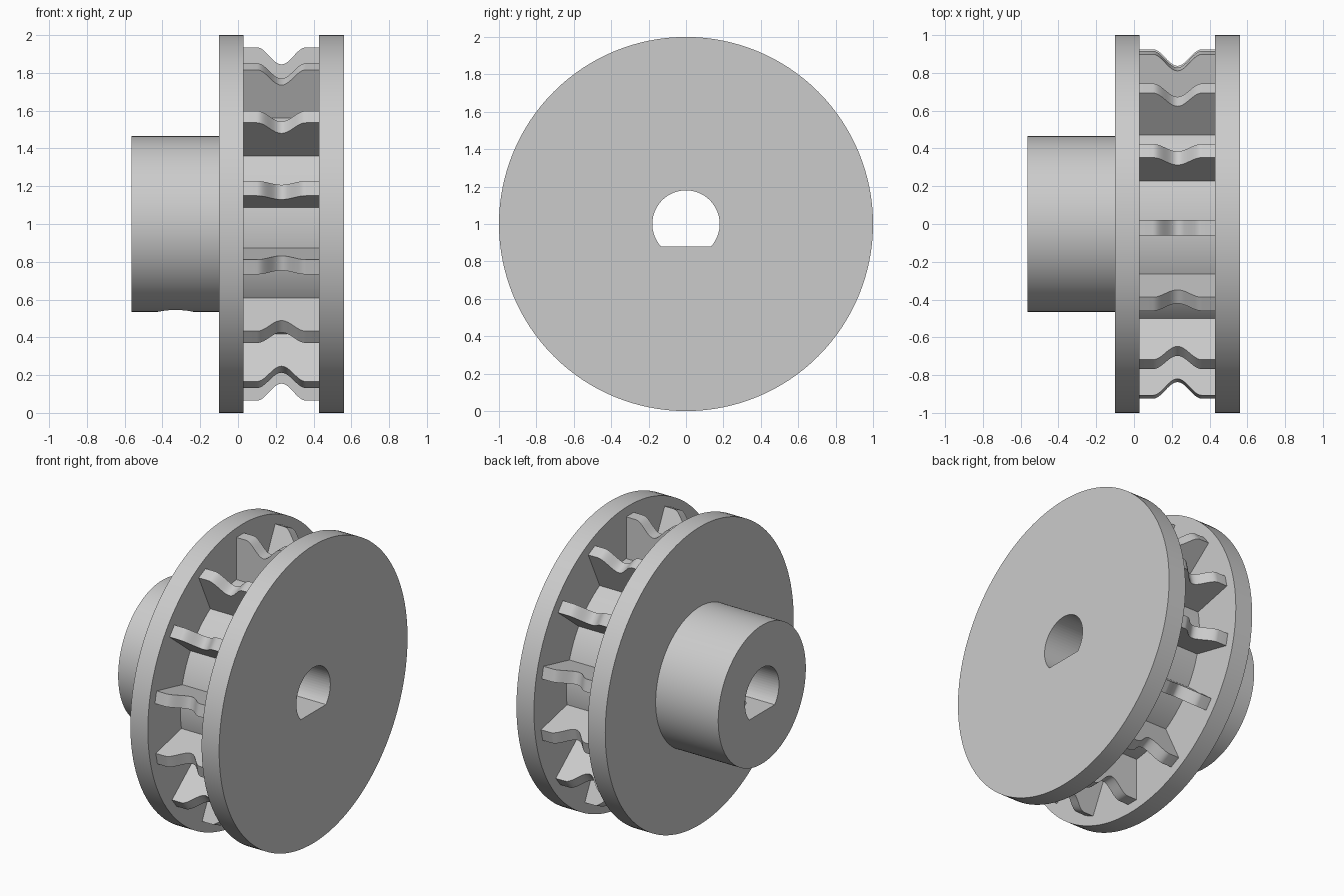
import bpy, bmesh, math
from mathutils import Matrix

if "Cube" in bpy.data.objects:
    bpy.data.objects.remove(bpy.data.objects["Cube"], do_unlink=True)

AXIS_Z = 1.0       # height of the wheel axis, which runs along x
VANES = 14
GROOVE_X = 0.23    # middle of the gap between the flanges

grey = bpy.data.materials.new("light grey")
grey.use_nodes = True
grey.diffuse_color = (0.6, 0.6, 0.6, 1)
grey.node_tree.nodes["Principled BSDF"].inputs["Base Color"].default_value = (0.6, 0.6, 0.6, 1)


def make_object(name, bm):
    bmesh.ops.recalc_face_normals(bm, faces=bm.faces)
    mesh = bpy.data.meshes.new(name)
    bm.to_mesh(mesh)
    bm.free()
    mesh.materials.append(grey)
    obj = bpy.data.objects.new(name, mesh)
    obj.location.z = AXIS_Z
    bpy.context.collection.objects.link(obj)
    return obj


def select_only(obj):
    bpy.ops.object.select_all(action='DESELECT')
    obj.select_set(True)
    bpy.context.view_layer.objects.active = obj


def prism(bm, outline, offset):
    """Extrude a flat outline by an offset vector."""
    face = bm.faces.new([bm.verts.new(p) for p in outline])
    result = bmesh.ops.extrude_face_region(bm, geom=[face])
    verts = [v for v in result["geom"] if isinstance(v, bmesh.types.BMVert)]
    bmesh.ops.translate(bm, verts=verts, vec=offset)
    return list(face.verts) + verts


def cut(obj, cutter):
    cutter.hide_render = True
    mod = obj.modifiers.new("cut", 'BOOLEAN')
    mod.operation = 'DIFFERENCE'
    mod.solver = 'EXACT'
    mod.object = cutter
    select_only(obj)
    bpy.ops.object.modifier_apply(modifier=mod.name)
    bpy.data.objects.remove(cutter, do_unlink=True)


# Hub, two flanges and the drum between them, turned as one (x, radius) profile
profile = [(-0.565, 0), (-0.565, 0.465), (-0.1, 0.465), (-0.1, 1), (0.03, 1),
           (0.03, 0.655), (0.43, 0.655), (0.43, 1), (0.56, 1), (0.56, 0)]
bm = bmesh.new()
verts = [bm.verts.new((x, 0, r)) for x, r in profile]
edges = [bm.edges.new(pair) for pair in zip(verts, verts[1:])]
bmesh.ops.spin(bm, geom=verts + edges, cent=(0, 0, 0), axis=(1, 0, 0),
               angle=math.tau, steps=128)
bmesh.ops.remove_doubles(bm, verts=bm.verts, dist=0.0001)
body = make_object("flanged_wheel_body", bm)

# D-shaped bore: an arc closed by a flat underneath
start = -math.asin(0.12 / 0.18)
sweep = math.pi - 2 * start
arc = [start + sweep * i / 48 for i in range(49)]
bm = bmesh.new()
prism(bm, [(-1, 0.18 * math.cos(a), 0.18 * math.sin(a)) for a in arc], (2, 0, 0))
cut(body, make_object("bore_cutter", bm))

# Set screw hole from the underside of the hub up into the bore
bm = bmesh.new()
bmesh.ops.create_cone(bm, cap_ends=True, segments=48, radius1=0.095, radius2=0.095,
                      depth=0.6, matrix=Matrix.Translation((-0.33, 0, -0.35)))
cut(body, make_object("screw_hole_cutter", bm))

# Radial vanes with a rounded notch across the tip
tip = []
for i in range(25):
    t = i / 12 - 1
    tip.append((GROOVE_X + 0.13 * t, 0.935 - 0.045 * (1 + math.cos(math.pi * t))))
outline = [(0.02, 0.6), (0.02, 0.935)] + tip + [(0.44, 0.935), (0.44, 0.6)]
bm = bmesh.new()
for k in range(VANES):
    vane = prism(bm, [(x, -0.06, r) for x, r in outline], (0, 0.08, 0))
    bmesh.ops.rotate(bm, verts=vane, cent=(0, 0, 0),
                     matrix=Matrix.Rotation(math.tau * k / VANES, 3, 'X'))
vanes = make_object("notched_vanes", bm)

for obj in (body, vanes):
    select_only(obj)
    bpy.ops.object.shade_smooth_by_angle(angle=math.radians(30))
